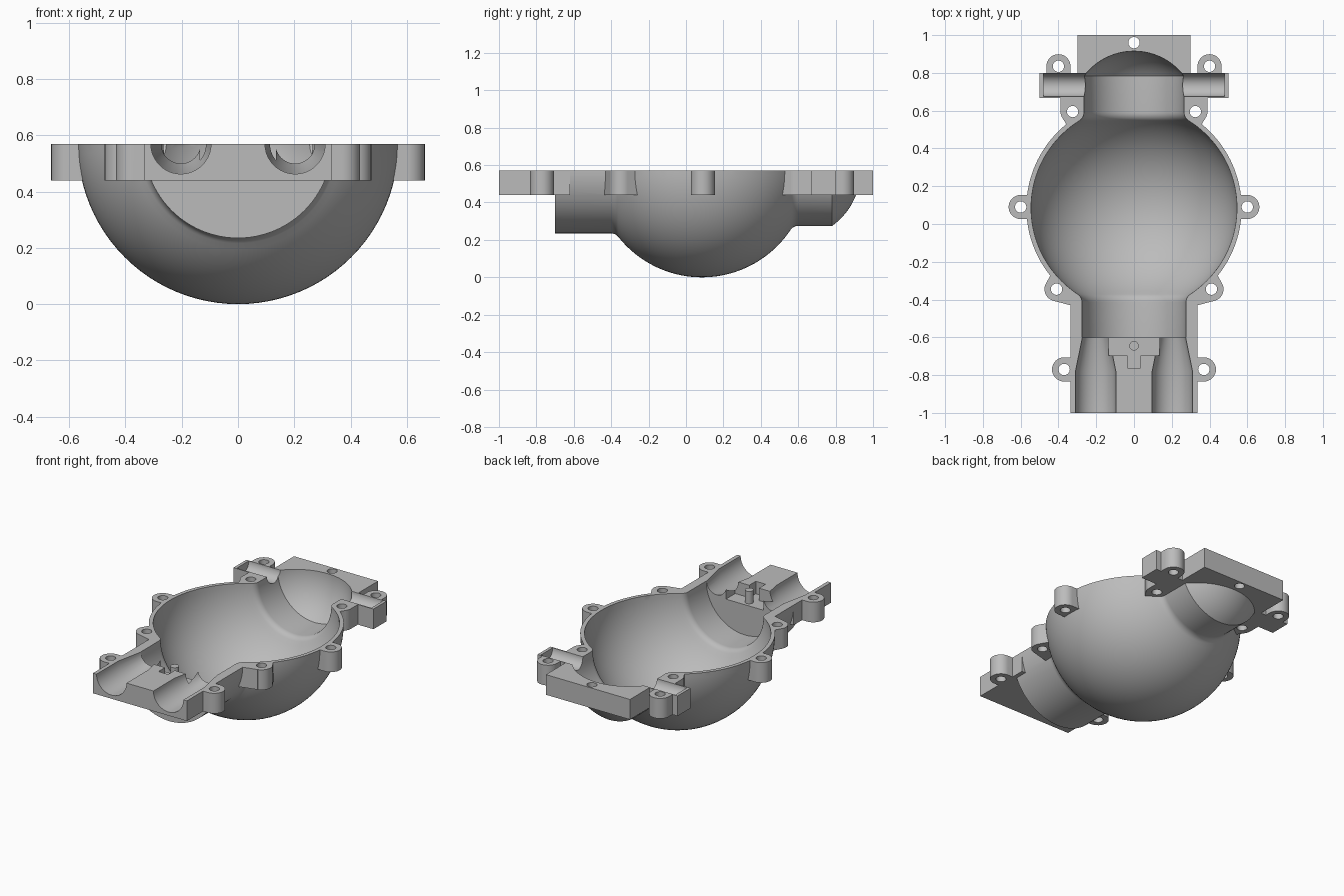
import bpy, bmesh, math
from mathutils import Matrix, Vector

if "Cube" in bpy.data.objects:
    bpy.data.objects.remove(bpy.data.objects["Cube"])

TOP, LOW = 0.57, 0.44      # split plane and underside of the flange parts
OVER = 0.65                # parts overshoot the split plane, then get trimmed
BALL_Y = 0.085

grey = bpy.data.materials.new("casing grey")
grey.use_nodes = True
grey.diffuse_color = (0.5, 0.5, 0.5, 1)
grey.node_tree.nodes["Principled BSDF"].inputs["Base Color"].default_value = (0.5, 0.5, 0.5, 1)


def make(name, bm):
    bmesh.ops.recalc_face_normals(bm, faces=bm.faces)
    mesh = bpy.data.meshes.new(name)
    bm.to_mesh(mesh)
    bm.free()
    mesh.materials.append(grey)
    obj = bpy.data.objects.new(name, mesh)
    bpy.context.scene.collection.objects.link(obj)
    return obj


def box(name, x0, x1, y0, y1, z0, z1):
    bm = bmesh.new()
    size = Matrix.Diagonal((x1 - x0, y1 - y0, z1 - z0, 1))
    mid = Matrix.Translation(((x0 + x1) / 2, (y0 + y1) / 2, (z0 + z1) / 2))
    bmesh.ops.create_cube(bm, size=1, matrix=mid @ size)
    return make(name, bm)


def rod(name, a, b, r, segments=32):
    a, b = Vector(a), Vector(b)
    turn = (b - a).to_track_quat('Z', 'Y').to_matrix().to_4x4()
    bm = bmesh.new()
    bmesh.ops.create_cone(bm, cap_ends=True, segments=segments, radius1=r, radius2=r,
                          depth=(b - a).length, matrix=Matrix.Translation((a + b) / 2) @ turn)
    return make(name, bm)


def revolve(name, profile, x=0, steps=96):
    """Turn (radius, y) points around an axis along y in the split plane."""
    bm = bmesh.new()
    verts = [bm.verts.new((x + r, y, TOP)) for r, y in profile]
    edges = [bm.edges.new(pair) for pair in zip(verts, verts[1:])]
    bmesh.ops.spin(bm, geom=verts + edges, cent=(x, 0, TOP), axis=(0, 1, 0),
                   angle=math.tau, steps=steps)
    bmesh.ops.remove_doubles(bm, verts=bm.verts, dist=0.0001)
    return make(name, bm)


def combine(target, tool, operation):
    mod = target.modifiers.new("combine", 'BOOLEAN')
    mod.operation, mod.solver, mod.object = operation, 'EXACT', tool
    bpy.context.view_layer.objects.active = target
    bpy.ops.object.modifier_apply(modifier=mod.name)
    bpy.data.objects.remove(tool)


def fillet(ball, neck, f, side):
    """Concave arc blending the ball into a neck, ordered from neck to ball."""
    cr, cy = neck + f, math.sqrt((ball + f) ** 2 - (neck + f) ** 2)
    end = math.atan2(cy, cr)
    return [(cr - f * math.cos(end * i / 6), BALL_Y + side * (cy - f * math.sin(end * i / 6)))
            for i in range(7)]


def body_profile(ball, front_neck, rear_neck, front_y, dome, dome_y):
    front = fillet(ball, front_neck, 0.05, -1)
    rear = fillet(ball, rear_neck, 0.05, 1)[::-1]
    a0 = math.atan2(front[-1][0], front[-1][1] - BALL_Y)
    a1 = math.atan2(rear[0][0], rear[0][1] - BALL_Y)
    arc = [a0 + (a1 - a0) * i / 40 for i in range(1, 40)]
    sphere = [(ball * math.sin(a), BALL_Y + ball * math.cos(a)) for a in arc]
    rim = math.asin(rear_neck / dome)
    cap = [(dome * math.sin(rim * i / 14), dome_y + dome * math.cos(rim * i / 14))
           for i in range(14, -1, -1)]
    return [(0, front_y), (front_neck, front_y)] + front + sphere + rear + cap


# Outer shell, front block, rear plate and side arms
casing = revolve("casing_half", body_profile(0.57, 0.335, 0.295, -0.7, 0.363, 0.57))
combine(casing, box("front_block", -0.335, 0.335, -1, -0.62, LOW, OVER), 'UNION')
combine(casing, box("rear_plate", -0.3, 0.3, 0.74, 1, LOW, OVER), 'UNION')
combine(casing, box("side_arms", -0.5, 0.5, 0.667, 0.8, LOW, OVER), 'UNION')

# Screw lugs: position, then webs (direction, length) tying them to the shell
LUGS = [
    ((0.6, 0.09), [((-1, 0), 0.1)]),
    ((0.41, -0.345), [((-0.97, -0.25), 0.12), ((-0.5, 0.87), 0.08)]),
    ((0.37, -0.77), [((-1, 0), 0.06)]),
    ((0.325, 0.595), [((-0.54, -0.84), 0.09), ((-1, 0), 0.08), ((0, 1), 0.09)]),
    ((0.4, 0.835), [((0, -1), 0.08)]),
]
LUG_R, HOLE_R = 0.064, 0.03
for (lx, ly), webs in LUGS:
    for s in (-1, 1):
        combine(casing, rod("lug", (s * lx, ly, LOW), (s * lx, ly, OVER), LUG_R), 'UNION')
        for (dx, dy), length in webs:
            web = box("lug_web", 0, length, -LUG_R, LUG_R, LOW, OVER)
            web.data.transform(Matrix.Translation((s * lx, ly, 0))
                               @ Matrix.Rotation(math.atan2(dy, s * dx), 4, 'Z'))
            combine(casing, web, 'UNION')

# Trim at the split plane and hollow out the chamber
combine(casing, box("trim", -2, 2, -2, 2, TOP, 2), 'DIFFERENCE')
combine(casing, revolve("chamber", body_profile(0.545, 0.275, 0.265, -0.6, 0.333, 0.582)),
        'DIFFERENCE')

# Front channels with a tapered throat, and grooves in the side arms
throat = [(0, -1.1), (0.107, -1.1), (0.107, -0.78), (0.07, -0.6), (0.07, -0.56), (0, -0.56)]
for s in (-1, 1):
    combine(casing, revolve("channel", throat, s * 0.203, 48), 'DIFFERENCE')
    combine(casing, rod("arm_groove", (s * 0.2, 0.735, TOP), (s * 0.48, 0.735, TOP), 0.061, 48),
            'DIFFERENCE')

# Pocket and slot between the channels
combine(casing, box("pocket", -0.135, 0.135, -0.695, -0.55, 0.49, 0.7), 'DIFFERENCE')
combine(casing, box("slot", -0.035, 0.035, -0.762, -0.66, 0.49, 0.7), 'DIFFERENCE')

# Screw holes
holes = [(s * lx, ly) for (lx, ly), _ in LUGS for s in (-1, 1)] + [(0, 0.96)]
for hx, hy in holes:
    combine(casing, rod("hole", (hx, hy, 0.4), (hx, hy, 0.7), HOLE_R), 'DIFFERENCE')

# Locating pin in the pocket
pin = rod("locating_pin", (0, -0.645, 0.47), (0, -0.645, TOP), 0.025)

for obj in (casing, pin):
    bpy.ops.object.select_all(action='DESELECT')
    obj.select_set(True)
    bpy.context.view_layer.objects.active = obj
    bpy.ops.object.shade_smooth_by_angle(angle=math.radians(30))
